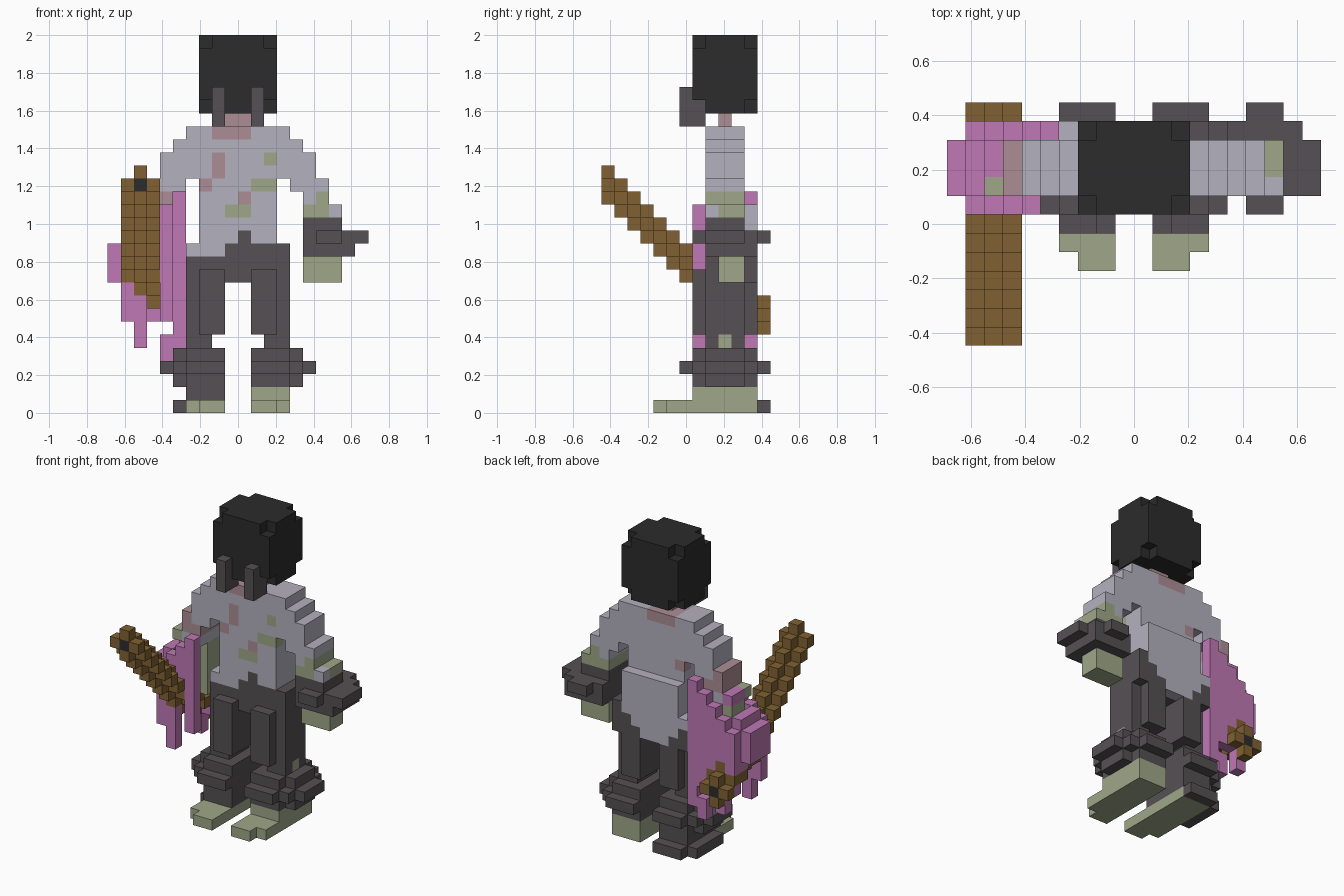
import bpy, bmesh

cube = bpy.data.objects.get("Cube")
if cube:
    bpy.data.objects.remove(cube, do_unlink=True)

V = 2 / 29                      # edge of one block
COLOURS = {
    "black": (0.025, 0.025, 0.025), "charcoal": (0.092, 0.081, 0.088),
    "shirt_grey": (0.456, 0.440, 0.515), "sage_green": (0.350, 0.390, 0.250),
    "dusty_pink": (0.410, 0.270, 0.300), "magenta": (0.520, 0.190, 0.460),
    "brown": (0.220, 0.120, 0.032),
}
MATS = {}
for name, rgb in COLOURS.items():
    m = bpy.data.materials.new(name)
    m.use_nodes = True
    m.diffuse_color = (*rgb, 1)
    bsdf = m.node_tree.nodes["Principled BSDF"]
    bsdf.inputs["Base Color"].default_value = (*rgb, 1)
    bsdf.inputs["Roughness"].default_value = 0.9
    MATS[name] = m

cells = {}                      # (i, j, k) -> (part, colour)


def box(part, colour, i, j, k):
    """Fill half-open block ranges along x, y and z."""
    for a in range(*i):
        for b in range(*j):
            for c in range(*k):
                cells[a, b, c] = (part, colour)


def paint(colour, i, j, k):
    """Recolour blocks that already exist."""
    for a in range(*i):
        for b in range(*j):
            for c in range(*k):
                if (a, b, c) in cells:
                    cells[a, b, c] = (cells[a, b, c][0], colour)


def side(s, a, b):
    """Range a..b on the left (s=1) or mirrored to the right (s=-1)."""
    return (a, b) if s > 0 else (-b, -a)


# Shirt: body, stepped shoulders and back tail
box("shirt", "shirt_grey", (-3, 3), (8, 11), (12, 18))
box("shirt", "shirt_grey", (-6, 6), (8, 11), (18, 20))
box("shirt", "shirt_grey", (-5, 5), (8, 11), (20, 21))
box("shirt", "shirt_grey", (-4, 4), (8, 11), (21, 22))

# Trousers: hips
box("trousers", "charcoal", (-4, 4), (8, 12), (10, 13))
paint("shirt_grey", (-4, -1), (8, 12), (12, 13))
cells[0, 8, 13] = ("trousers", "charcoal")

for s in (1, -1):
    n = "left" if s > 0 else "right"
    # Leg with front and back panels, narrow knee
    leg = n + "_leg"
    box(leg, "charcoal", side(s, 1, 4), (8, 11), (6, 10))
    box(leg, "charcoal", side(s, 1, 3), (7, 12), (6, 11))
    box(leg, "charcoal", side(s, 2, 4), (8, 11), (5, 6))
    # Flared cuff around the shin
    cuff = n + "_leg_cuff"
    for k, grow in ((2, 0), (3, 1), (4, 0)):
        box(cuff, "charcoal", side(s, 1, 4), (7 - grow, 12 + grow), (k, k + 1))
        box(cuff, "charcoal", side(s, 4, 5), (8 - grow, 11 + grow), (k, k + 1))
    box(cuff, "charcoal", side(s, 5, 6), (8, 11), (3, 4))
    # Foot
    foot = n + "_foot"
    box(foot, "sage_green", side(s, 1, 4), (7, 12), (0, 2))
    box(foot, "sage_green", side(s, 1, 4), (5, 7), (0, 1))
    box(foot, "sage_green", side(s, 1, 3), (4, 5), (0, 1))
    # Sleeve stepping outwards, forearm and hand
    arm = n + "_sleeve"
    box(arm, "shirt_grey", side(s, 4, 7), (8, 11), (17, 18))
    box(arm, "shirt_grey", side(s, 5, 7), (8, 11), (16, 17))
    box(arm, "shirt_grey", side(s, 5, 8), (8, 11), (15, 16))
    box(n + "_hand", "sage_green", side(s, 5, 8), (9, 11), (10, 15))

# Shirt tail hanging at the back with a ragged hem
for i, bottom in zip(range(-3, 3), (11, 10, 10, 10, 11, 12)):
    box("shirt_tail", "shirt_grey", (i, i + 1), (11, 12), (bottom, 16))

# Torn hem of the right trouser leg
box("right_hem", "charcoal", (-4, -1), (7, 12), (1, 2))
box("right_hem", "charcoal", (-4, -1), (12, 13), (0, 1))
box("right_hem", "charcoal", (-5, -4), (8, 12), (0, 1))
paint("sage_green", (3, 4), (9, 10), (5, 6))

# Left wrist cuff
box("left_wrist_cuff", "charcoal", (6, 8), (8, 11), (14, 15))
box("left_wrist_cuff", "charcoal", (5, 6), (8, 11), (14, 15))
box("left_wrist_cuff", "charcoal", (5, 8), (8, 12), (12, 14))
box("left_wrist_cuff", "charcoal", (6, 8), (7, 13), (13, 14))
box("left_wrist_cuff", "charcoal", (8, 9), (8, 12), (12, 14))
box("left_wrist_cuff", "charcoal", (9, 10), (8, 11), (13, 14))

# Patches on shirt and sleeves
for c, i, k in (("dusty_pink", (-2, -1), (18, 20)), ("dusty_pink", (-3, -2), (17, 18)),
                ("dusty_pink", (0, 1), (16, 17)), ("sage_green", (-1, 1), (15, 16)),
                ("sage_green", (2, 3), (19, 20)), ("sage_green", (1, 3), (17, 18))):
    paint(c, i, (8, 9), k)
paint("dusty_pink", (-3, -2), (10, 11), (17, 18))
paint("sage_green", (6, 7), (8, 11), (16, 17))
paint("sage_green", (5, 7), (8, 11), (15, 16))
paint("sage_green", (7, 8), (9, 11), (15, 16))
paint("dusty_pink", (-7, -5), (8, 11), (16, 17))
paint("dusty_pink", (-7, -6), (8, 11), (17, 18))
paint("sage_green", (-8, -7), (8, 9), (15, 16))
paint("magenta", (-8, -7), (9, 11), (15, 16))

# Ragged cloth around the right arm: front sheet, back sheet, outer wall
for i, lo, hi in ((-9, 7, 13), (-8, 5, 9), (-8, 12, 14), (-7, 12, 15), (-6, 7, 16)):
    box("arm_cloth", "magenta", (i, i + 1), (7, 8), (lo, hi))
for i, lo, hi in ((-9, 7, 13), (-8, 5, 14), (-7, 7, 15), (-6, 4, 6),
                  (-6, 7, 16), (-5, 5, 17)):
    box("arm_cloth", "magenta", (i, i + 1), (11, 12), (lo, hi))
box("arm_cloth", "magenta", (-9, -8), (8, 11), (9, 14))
box("arm_cloth", "magenta", (-10, -9), (8, 11), (10, 13))

# Club: plus-shaped section sliding down from front to back
for j, k in enumerate((17, 16, 15, 14, 13, 12, 11, 10, 9, 9, 8, 8, 7)):
    box("club", "brown", (-9, -6), (j, j + 1), (k, k + 1))
    box("club", "brown", (-8, -7), (j, j + 1), (k - 1, k + 2))
paint("black", (-8, -7), (0, 1), (17, 18))
paint("black", (-8, -7), (12, 13), (7, 8))

# Neck and open collar
paint("dusty_pink", (-2, 1), (8, 11), (21, 22))
box("neck", "dusty_pink", (-1, 1), (9, 10), (22, 23))

# Head with its eight corners cut away, and two hanging locks
box("head", "black", (-3, 3), (7, 12), (23, 29))
for i in (-3, 2):
    for j in (7, 11):
        for k in (23, 28):
            del cells[i, j, k]
for i in (-2, 1):
    box("hair_locks", "charcoal", (i, i + 1), (6, 7), (22, 25))
    box("hair_locks", "charcoal", (i, i + 1), (7, 8), (22, 24))


def build(part):
    """Skin the exposed block sides of one part and merge flat areas."""
    bm = bmesh.new()
    corners, slots = {}, []

    def vert(p):
        if p not in corners:
            corners[p] = bm.verts.new((p[0] * V, (p[1] - 6.5) * V, p[2] * V))
        return corners[p]

    for cell, (owner, colour) in cells.items():
        if owner != part:
            continue
        if colour not in slots:
            slots.append(colour)
        for axis in range(3):
            for d in (0, 1):
                near = list(cell)
                near[axis] += 2 * d - 1
                if tuple(near) in cells:
                    continue
                u, w = (axis + 1) % 3, (axis + 2) % 3
                ring = []
                for du, dw in ((0, 0), (1, 0), (1, 1), (0, 1)):
                    p = list(cell)
                    p[axis] += d
                    p[u] += du
                    p[w] += dw
                    ring.append(vert(tuple(p)))
                face = bm.faces.new(ring if d else ring[::-1])
                face.material_index = slots.index(colour)
    bmesh.ops.dissolve_limit(bm, angle_limit=0.01, verts=bm.verts[:],
                             edges=bm.edges[:], delimit={'MATERIAL'})
    mesh = bpy.data.meshes.new(part)
    for c in slots:
        mesh.materials.append(MATS[c])
    bm.to_mesh(mesh)
    bm.free()
    bpy.context.collection.objects.link(bpy.data.objects.new(part, mesh))


for part in sorted({owner for owner, _ in cells.values()}):
    build(part)
